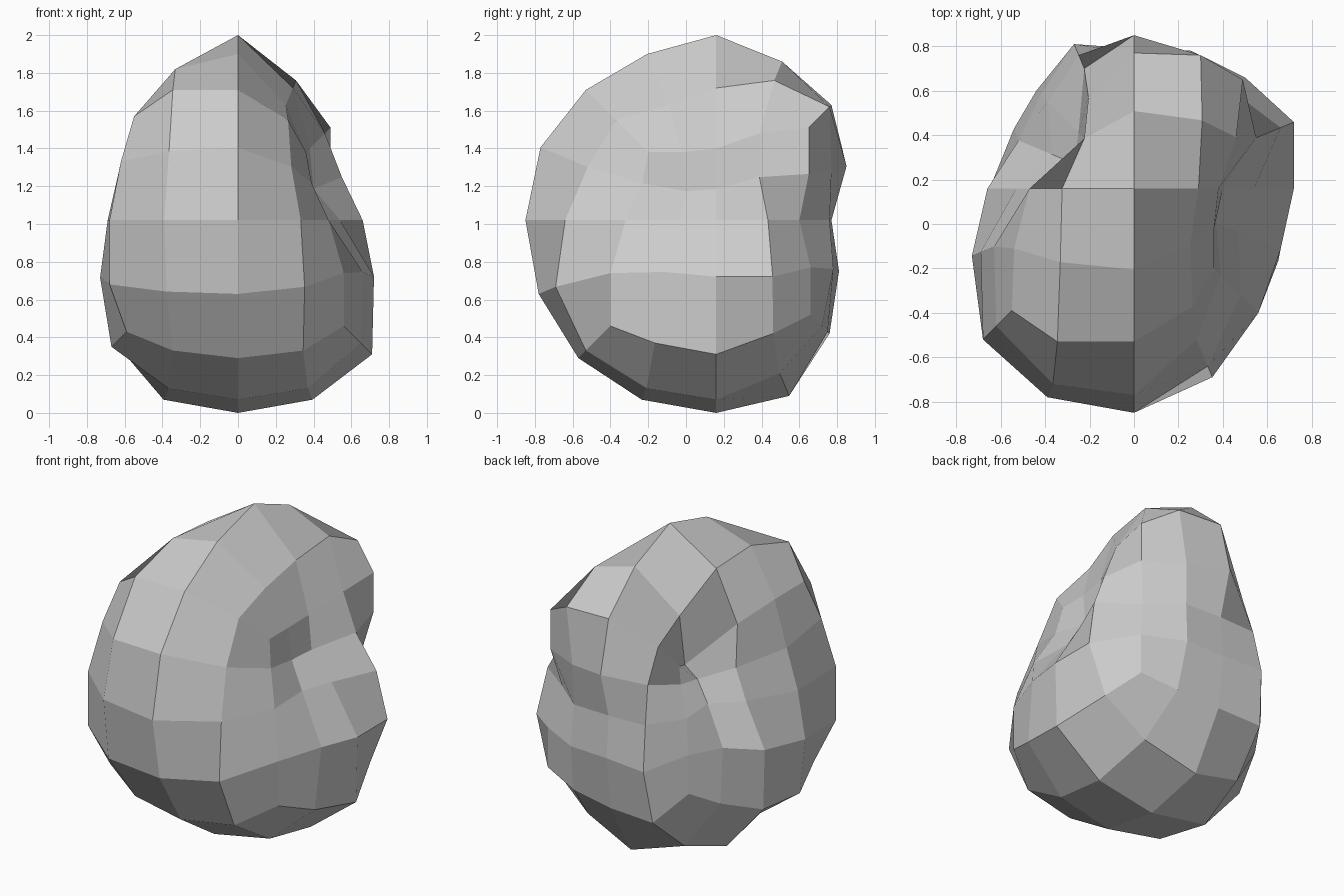
import bpy
import bmesh
from mathutils import Vector

default_cube = bpy.data.objects.get("Cube")
if default_cube:
    bpy.data.objects.remove(default_cube, do_unlink=True)

CENTRE = Vector((0, 0.16, 1.02))

# Reach of the lump in hundredths, right (-x) to left (+x) in every row.
# Caps list five rows from front to back.
top_cap = [
    [55, 69, 69, 53, 36],
    [54, 80, 88, 61, 36],
    [47, 78, 98, 70, 38],
    [16, 54, 84, 74, 46],
    [22, 41, 61, 60, 49],
]
bottom_cap = [
    [59, 69, 73, 69, 56],
    [67, 89, 95, 89, 65],
    [65, 95, 102, 95, 71],
    [54, 83, 93, 81, 60],
    [44, 60, 59, 56, 50],
]


def belt(front, right_side, left_side, back):
    """Open ring of reaches: full front and back rows, sides only between."""
    middle = [[r, None, None, None, l] for r, l in zip(right_side, left_side)]
    return [front] + middle + [back]


lower_belt = belt(front=[68, 91, 94, 85, 56], right_side=[73, 66, 52],
                  left_side=[66, 72, 72], back=[42, 65, 63, 62, 50])
waist_belt = belt(front=[68, 94, 101, 80, 48], right_side=[69, 53, 37],
                  left_side=[47, 54, 66], back=[39, 60, 61, 60, 44])
upper_belt = belt(front=[62, 88, 93, 68, 39], right_side=[63, 46, 27],
                  left_side=[37, 40, 55], back=[25, 54, 69, 61, 49])
layers = [bottom_cap, lower_belt, waist_belt, upper_belt, top_cap]


def rounded_direction(co):
    """Even out the spacing of grid points so the cube swells like a ball."""
    on_edge = sum(abs(c) > 0.9 for c in co) >= 2
    spacing = 0.5 if on_edge else 0.415
    return Vector([c if abs(c) > 0.9 else c * 2 * spacing for c in co])


def make_material(name, colour):
    mat = bpy.data.materials.new(name)
    mat.use_nodes = True
    mat.diffuse_color = colour
    shader = next(n for n in mat.node_tree.nodes if n.type == 'BSDF_PRINCIPLED')
    shader.inputs["Base Color"].default_value = colour
    shader.inputs["Roughness"].default_value = 0.8
    return mat


# Faceted lump: a gridded cube pushed out or dented along each direction
bm = bmesh.new()
bmesh.ops.create_cube(bm, size=2)
bmesh.ops.subdivide_edges(bm, edges=bm.edges[:], cuts=3, use_grid_fill=True)
for vert in bm.verts:
    column, row, layer = (round(c * 2) + 2 for c in vert.co)
    reach = layers[layer][row][column] / 100
    vert.co = CENTRE + rounded_direction(vert.co) * reach
bmesh.ops.recalc_face_normals(bm, faces=bm.faces[:])

mesh = bpy.data.meshes.new("faceted_lump")
bm.to_mesh(mesh)
bm.free()
mesh.materials.append(make_material("light grey", (0.6, 0.6, 0.6, 1)))
mesh.shade_flat()
lump = bpy.data.objects.new("faceted_lump", mesh)
bpy.context.collection.objects.link(lump)
